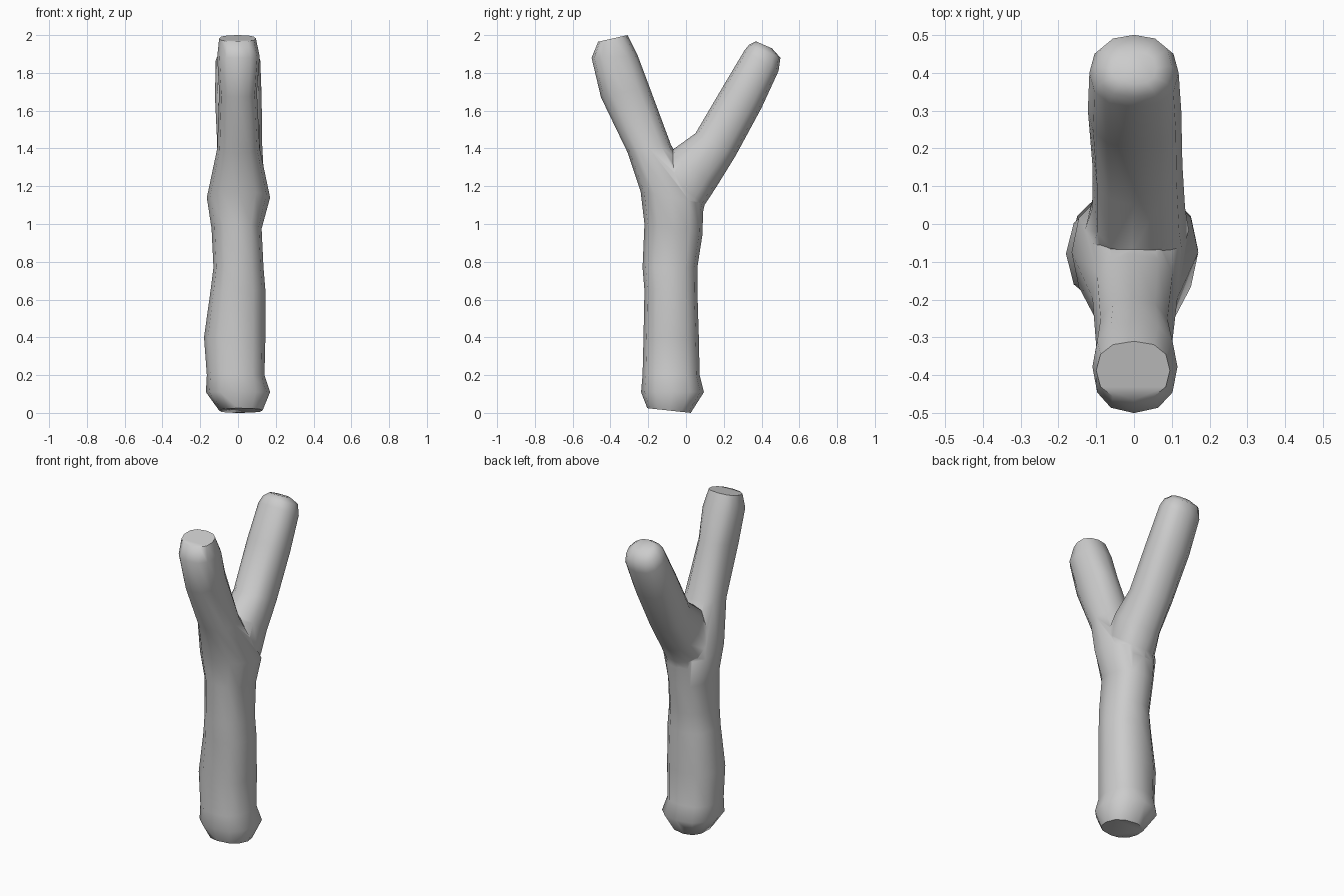
import bpy, bmesh, math
from mathutils import Vector

if "Cube" in bpy.data.objects:
    bpy.data.objects.remove(bpy.data.objects["Cube"])

SIDES = 12


def loft_limb(name, stations):
    """Station: left edge (y, z), right edge (y, z), x min, x max."""
    bm = bmesh.new()
    rings = []
    for ya, za, yb, zb, x0, x1 in stations:
        a, b = Vector((0, ya, za)), Vector((0, yb, zb))
        mid, half = (a + b) / 2, (b - a) / 2
        ring = []
        for i in range(SIDES):
            t = 2 * math.pi * i / SIDES
            c, s = (math.copysign(abs(v) ** 0.85, v) if abs(v) > 1e-6 else 0.0
                    for v in (math.cos(t), math.sin(t)))
            p = mid + half * c
            p.x = s * (x1 if s > 0 else -x0)
            ring.append(bm.verts.new(p))
        rings.append(ring)
    for r, q in zip(rings, rings[1:]):
        for i in range(SIDES):
            j = (i + 1) % SIDES
            bm.faces.new((r[i], r[j], q[j], q[i]))
    bm.faces.new(rings[0])
    bm.faces.new(rings[-1])
    bmesh.ops.recalc_face_normals(bm, faces=bm.faces)
    me = bpy.data.meshes.new(name)
    bm.to_mesh(me)
    bm.free()
    ob = bpy.data.objects.new(name, me)
    bpy.context.collection.objects.link(ob)
    return ob


# Trunk that bends into the front branch
trunk = loft_limb("forked_branch", [
    (-.205, .025, .025, 0.0, -.10, .13),
    (-.238, .11, .095, .11, -.17, .17),
    (-.23, .20, .072, .20, -.165, .14),
    (-.225, .40, .068, .40, -.18, .145),
    (-.22, .65, .06, .65, -.145, .145),
    (-.23, .77, .06, .77, -.13, .135),
    (-.22, 1.0, .088, .95, -.14, .125),
    (-.24, 1.17, .09, 1.11, -.165, .17),
    (-.31, 1.38, -.08, 1.42, -.11, .115),
    (-.45, 1.67, -.195, 1.73, -.10, .10),
    (-.50, 1.88, -.255, 1.89, -.11, .115),
    (-.465, 1.965, -.31, 2.0, -.10, .095),
])

# Rear branch, rooted inside the trunk
rear = loft_limb("rear_branch", [
    (-.15, 1.05, .07, .97, -.09, .09),
    (-.13, 1.28, .098, 1.10, -.13, .145),
    (-.075, 1.39, .16, 1.195, -.11, .135),
    (.05, 1.48, .262, 1.36, -.11, .128),
    (.20, 1.735, .40, 1.615, -.122, .125),
    (.31, 1.92, .49, 1.81, -.118, .118),
    (.335, 1.95, .50, 1.88, -.10, .10),
    (.37, 1.967, .455, 1.93, -.06, .06),
])

# Fuse both limbs into one skin
mod = trunk.modifiers.new("fuse", 'BOOLEAN')
mod.operation = 'UNION'
mod.solver = 'EXACT'
mod.object = rear
bpy.context.view_layer.objects.active = trunk
trunk.select_set(True)
bpy.ops.object.modifier_apply(modifier=mod.name)
bpy.data.objects.remove(rear, do_unlink=True)
bpy.ops.object.shade_smooth_by_angle(angle=math.radians(60))
